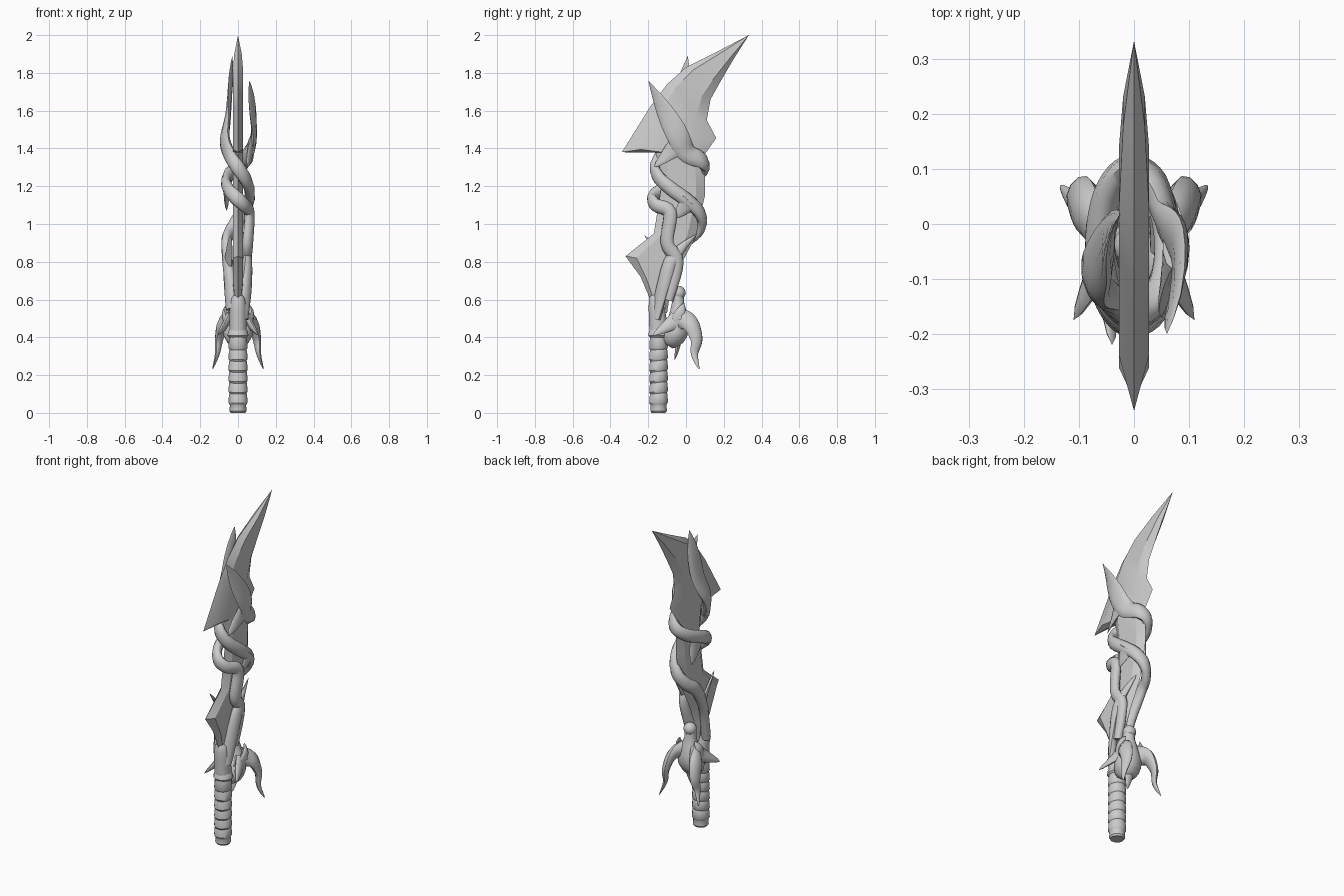
import bpy, bmesh
from math import sin, cos, tau, radians
from mathutils import Vector

old = bpy.data.objects.get("Cube")
if old:
    bpy.data.objects.remove(old, do_unlink=True)

grey = (.6, .6, .6, 1)
mat = bpy.data.materials.new("plain grey")
mat.use_nodes = True
mat.diffuse_color = grey
mat.node_tree.nodes["Principled BSDF"].inputs["Base Color"].default_value = grey


def finish(bm, name, angle):
    bmesh.ops.remove_doubles(bm, verts=bm.verts, dist=.0002)
    bmesh.ops.recalc_face_normals(bm, faces=bm.faces)
    mesh = bpy.data.meshes.new(name)
    bm.to_mesh(mesh)
    bm.free()
    mesh.materials.append(mat)
    part = bpy.data.objects.new(name, mesh)
    bpy.context.collection.objects.link(part)
    bpy.ops.object.select_all(action='DESELECT')
    part.select_set(True)
    bpy.context.view_layer.objects.active = part
    bpy.ops.object.shade_smooth_by_angle(angle=radians(angle))


def loft(name, rings, angle=50):
    """Skin equally sized closed rings and cap both ends."""
    bm = bmesh.new()
    loops = [[bm.verts.new(point) for point in ring] for ring in rings]
    for low, high in zip(loops, loops[1:]):
        for i in range(len(low)):
            bm.faces.new((low[i - 1], low[i], high[i], high[i - 1]))
    bm.faces.new(loops[0])
    bm.faces.new(loops[-1])
    finish(bm, name, angle)


def smooth_path(points, steps=5):
    """Pass a Catmull-Rom curve through the points."""
    points = [Vector(point) for point in points]
    padded = [points[0]] + points + [points[-1]]
    path = []
    for a, b, c, d in zip(padded, padded[1:], padded[2:], padded[3:]):
        for step in range(steps):
            t = step / steps
            path.append(b + (c - a) * t / 2 + (a - b * 2.5 + c * 2 - d / 2) * t ** 2
                        + (b * 3 - a - c * 3 + d) / 2 * t ** 3)
    return path + [points[-1]]


def tube(name, points, size, axis_y=-.04, sides=10):
    """Oval tube; size(t, z) gives half width and half depth, depth facing off the axis."""
    path = smooth_path(points)
    rings = []
    for i, centre in enumerate(path):
        tangent = (path[min(i + 1, len(path) - 1)] - path[max(i - 1, 0)]).normalized()
        out = Vector((centre.x, (centre.y - axis_y) * .4, .001))
        out = (out - tangent * out.dot(tangent)).normalized()
        across = tangent.cross(out)
        wide, deep = size(i / (len(path) - 1), centre.z)
        turns = [tau * k / sides for k in range(sides)]
        rings.append([centre + across * wide * cos(q) + out * deep * sin(q) for q in turns])
    loft(name, rings)


def thorn(name, points, radius, flat=.5):
    def size(t, z):
        wide = radius * (1 - t) ** .8
        return wide, wide * flat
    tube(name, points, size)


def vine(name, points, leaf_base):
    """Even vine that swells into a pointed leaf above leaf_base."""
    tip = points[0][2]

    def size(t, z):
        rise = min(max((z - leaf_base) / (tip - leaf_base), 0), 1)
        return (1 - rise) * (.038 + .15 * rise), .027 * (1 - rise)
    tube(name, points, size)


def coil(top, drop, start, turns, reach, count=8):
    """Descending helix around the blade."""
    for k in range(count + 1):
        q = start + turns * tau * k / count
        yield .063 * cos(q), reach * sin(q) - .04, top - drop * k / count


def orb(name, centre, radius):
    bm = bmesh.new()
    bmesh.ops.create_uvsphere(bm, u_segments=12, v_segments=8, radius=radius)
    bmesh.ops.translate(bm, verts=bm.verts, vec=centre)
    finish(bm, name, 50)


# Blade: front and back edge points (y, z) from tip to root, bevelled to a flat middle
front_edge = [(.333, 2), (.16, 1.91), (0, 1.83), (-.1, 1.74), (-.19, 1.62), (-.34, 1.38),
              (-.16, 1.38), (-.13, 1.2), (-.17, .95), (-.32, .83), (-.24, .72), (-.16, .53)]
back_edge = [(.333, 2), (.25, 1.87), (.18, 1.75), (.13, 1.66), (.11, 1.55), (.16, 1.455),
             (.1, 1.37), (.1, 1.15), (.05, .93), (-.03, .78), (-.08, .66), (-.1, .53)]
sections = []
for front, back in zip(front_edge, back_edge):
    a, b = Vector((0, *front)), Vector((0, *back))
    half = Vector((min(.027, (b - a).length / 5), 0, 0))
    m, n = a.lerp(b, .2), a.lerp(b, .8)
    sections.append([a, m + half, n + half, b, n - half, m - half])
loft("blade", sections, 25)

# Two vines: leaf tip, coil around the blade, tail down one flank
vine("left_vine", [(.06, -.2, 1.76), (.085, -.06, 1.5), *coil(1.38, .32, .3, .9, .14),
                   (.052, -.1, .9), (.045, -.05, .8), (.03, -.1, .6)], 1.3)
vine("right_vine", [(-.03, .01, 1.89), (-.05, -.04, 1.6), (-.07, -.1, 1.45),
                    *coil(1.36, .46, 4, .83, .125), (-.05, -.1, .75), (-.03, -.15, .55)], 1.36)

# Shoot crossing the left flank, pointed at the top
tube("lower_shoot", [(.03, .06, .95), (.05, -.07, .82), (.045, -.12, .68), (.02, -.16, .5)],
     lambda t, z: (.038 * min(1, t * 3), .023 * min(1, t * 3)))

# Thorns on the vines
thorn("leaf_thorn", [(.07, -.04, 1.42), (.05, -.17, 1.3)], .06, .3)
thorn("left_thorn", [(.065, .02, 1.12), (.06, -.06, 1.03)], .06, .35)
thorn("right_thorn", [(-.06, -.02, 1.22), (-.06, .03, 1.07)], .06, .35)
thorn("lower_thorn", [(-.05, -.1, .8), (-.04, -.22, .94)], .04, .4)

# Grip: plain pommel, overlapping tilted wraps, then a collar
profile = [(0, .038), (.01, .045), (.04, .043)]
for band in range(6):
    z = .045 + band * .058
    profile += [(z, .045), (z + .01, .051), (z + .05, .048)]
profile += [(.4, .047), (.41, .056), (.43, .052), (.45, .04)]
turns = [tau * k / 14 for k in range(14)]
loft("grip", [[(r * cos(q), r * sin(q) - .145, z + r * sin(q) * z * (.4 - z) * 3)
               for q in turns] for z, r in profile], 35)

# Clasp curling up the front of the blade root
tube("front_clasp", [(0, -.145, .4), (0, -.15, .5), (0, -.165, .625)],
     lambda t, z: (.046 * (1 - t ** 8 / 2), .05 - .025 * t ** 4), axis_y=0)

# Creature head guard: swollen skull, narrow muzzle and round snout
tube("head_guard", [(0, -.1, .36), (0, -.045, .46), (0, -.045, .65)],
     lambda t, z: (.034 + .045 * max(0, sin(4 * t)), .034 + .035 * max(0, sin(4 * t))),
     axis_y=-.3)
orb("snout", (0, -.04, .635), .038)
thorn("jaw_spike", [(0, -.05, .46), (0, -.04, .38), (0, -.06, .28)], .06)

# Paired horns, cheek thorns, brows and eyes
for side, s in (("left", 1), ("right", -1)):
    thorn(side + "_horn", [(s * .04, -.04, .5), (s * .08, .02, .475), (s * .1, .055, .39),
                           (s * .11, .045, .31), (s * .135, .07, .23)], .06, .6)
    thorn(side + "_cheek_thorn", [(s * .05, -.05, .49), (s * .11, -.175, .41)], .05)
    thorn(side + "_brow", [(s * .05, -.06, .45), (s * .07, -.03, .53), (s * .05, -.01, .58)], .05)
    orb(side + "_eye", (s * .07, -.03, .5), .016)
